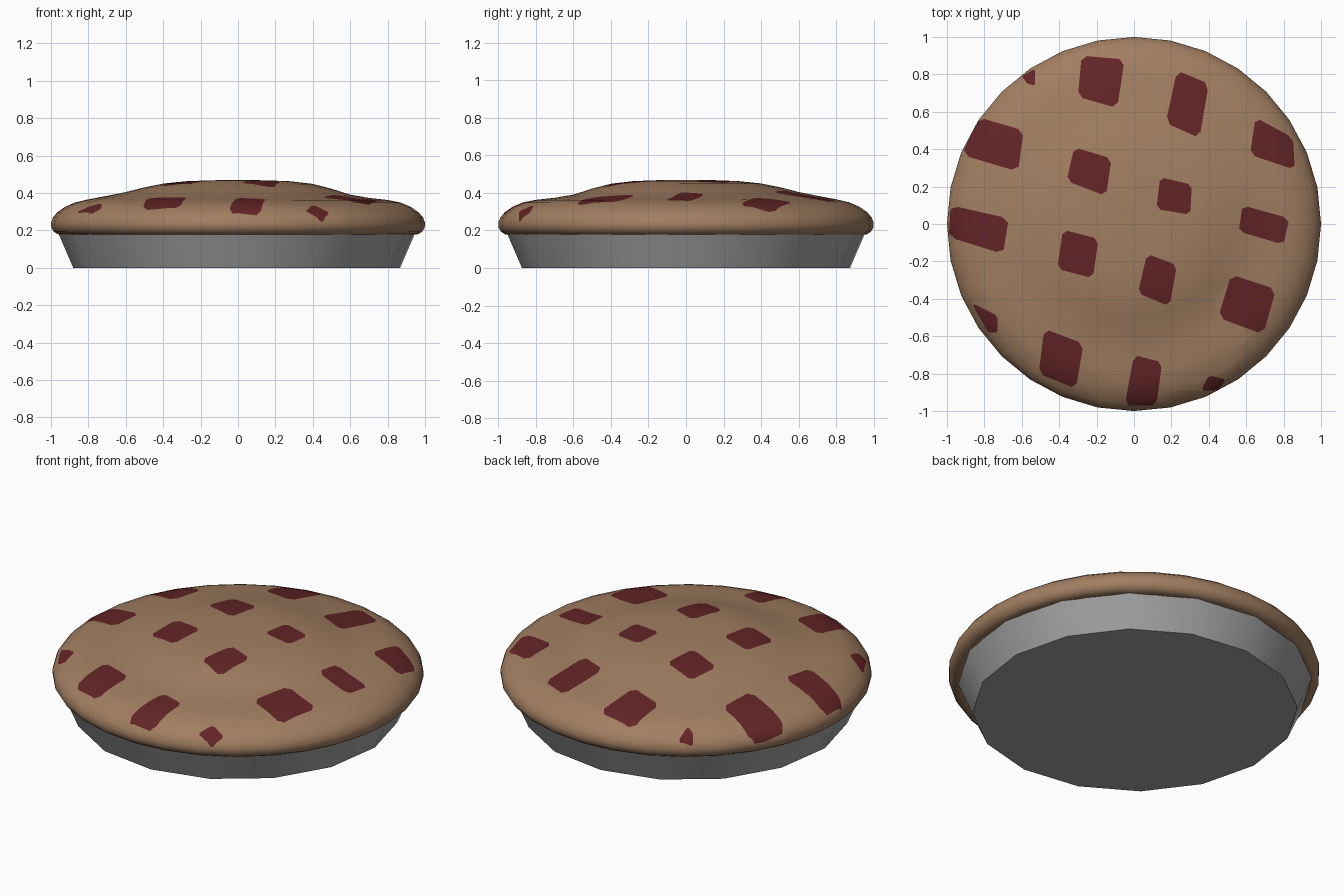
import bpy, bmesh, math
from mathutils import Vector

if "Cube" in bpy.data.objects:
    bpy.data.objects.remove(bpy.data.objects["Cube"])


def material(name, rgb):
    m = bpy.data.materials.new(name)
    m.diffuse_color = (*rgb, 1)
    m.use_nodes = True
    m.node_tree.nodes["Principled BSDF"].inputs["Base Color"].default_value = m.diffuse_color
    return m


CRUST = material("baked crust", (0.36, 0.21, 0.12))
FILLING = material("cherry filling", (0.125, 0.018, 0.02))
METAL = material("tin metal", (0.36, 0.36, 0.36))


def lathe(profile, sides, turn=0.0, shape=None):
    """Revolve (radius, z) points, listed from bottom to top."""
    bm = bmesh.new()
    rings = []
    for r, z in profile:
        if r == 0:
            rings.append([bm.verts.new((0, 0, z))] * sides)
            continue
        ring = []
        for i in range(sides):
            a = turn + math.tau * i / sides
            h = z + (shape(r, z, a) if shape else 0)
            ring.append(bm.verts.new((r * math.cos(a), r * math.sin(a), h)))
        rings.append(ring)
    for lo, hi in zip(rings, rings[1:]):
        for i in range(sides):
            k = (i + 1) % sides
            quad = list(dict.fromkeys((lo[i], lo[k], hi[k], hi[i])))
            bm.faces.new(quad)
    return bm


def finish(bm, name, mats, angle):
    me = bpy.data.meshes.new(name)
    bm.to_mesh(me)
    bm.free()
    ob = bpy.data.objects.new(name, me)
    bpy.context.collection.objects.link(ob)
    for m in mats:
        me.materials.append(m)
    bpy.ops.object.select_all(action='DESELECT')
    ob.select_set(True)
    bpy.context.view_layer.objects.active = ob
    bpy.ops.object.shade_smooth_by_angle(angle=math.radians(angle))
    return ob


# Pie tin: sixteen-sided, flaring up to a lip tucked under the crust
tin = lathe([(0, 0), (0.875, 0), (0.955, 0.185), (0.965, 0.192), (0, 0.2)],
            16, math.radians(3))
tin_ob = finish(tin, "pie_tin", [METAL], 30)
tin_ob.location.x = -0.007


# Crust: rounded rim rising to a soft dome, sagging a little at the front right
def sag(r, z, a):
    if z < 0.3:
        return 0
    return -0.02 * math.exp(-((r - 0.62) / 0.15) ** 2) * (0.5 + 0.5 * math.cos(a + math.pi / 4))


crust = lathe([(0.90, 0.20), (0.935, 0.178), (0.965, 0.18), (0.985, 0.193), (0.998, 0.215),
               (1.0, 0.24), (0.99, 0.268), (0.968, 0.295), (0.925, 0.326), (0.87, 0.35),
               (0.80, 0.367), (0.70, 0.387), (0.60, 0.408), (0.50, 0.432), (0.40, 0.451),
               (0.28, 0.463), (0.15, 0.468), (0, 0.47)], 32, 0, sag)

# Lattice openings seen from above: four corners each, clockwise
OPENINGS = [
    (-.28, .90, -.05, .88, -.09, .62, -.30, .68), (.23, .82, .40, .75, .35, .46, .17, .54),
    (.65, .57, .85, .46, .86, .29, .62, .37), (-.83, .57, -.59, .50, -.62, .28, -.92, .37),
    (-.32, .41, -.12, .35, -.15, .15, -.36, .23), (.14, .25, .31, .21, .30, .05, .12, .08),
    (.58, .10, .83, .03, .80, -.11, .56, -.04), (-.98, .10, -.67, .03, -.70, -.16, -.99, -.07),
    (-.38, -.03, -.19, -.08, -.22, -.29, -.41, -.24), (.07, -.16, .23, -.22, .19, -.44, .02, -.37),
    (.52, -.27, .76, -.35, .69, -.59, .45, -.50), (-.48, -.56, -.27, -.64, -.31, -.88, -.51, -.80),
    (0, -.70, .15, -.74, .12, -.97, -.05, -.97), (-.60, .79, -.53, .83, -.53, .74, -.57, .75),
    (-.87, -.42, -.73, -.49, -.73, -.58, -.78, -.58), (.40, -.81, .49, -.83, .45, -.89, .36, -.89),
]


def cut_opening(bm, flat):
    c = [Vector((flat[i], flat[i + 1], 0)) for i in (0, 2, 4, 6)]
    # clip the corners slightly so they read as rounded
    poly = []
    for i in range(4):
        poly.append(c[i].lerp(c[i - 1], 0.12))
        poly.append(c[i].lerp(c[(i + 1) % 4], 0.12))
    xs, ys = flat[0::2], flat[1::2]
    bm.normal_update()
    inside = []
    for f in bm.faces:
        fx = [v.co.x for v in f.verts]
        fy = [v.co.y for v in f.verts]
        if (f.normal.z > 0.02 and max(fx) > min(xs) and min(fx) < max(xs)
                and max(fy) > min(ys) and min(fy) < max(ys)):
            inside.append(f)
    for a, b in zip(poly, poly[1:] + poly[:1]):
        d = b - a
        out = Vector((-d.y, d.x, 0)).normalized()
        edges = {e for f in inside for e in f.edges}
        verts = {v for f in inside for v in f.verts}
        res = bmesh.ops.bisect_plane(bm, geom=list(verts) + list(edges) + inside,
                                     dist=1e-5, plane_co=a, plane_no=out)
        faces = {g for g in res["geom"] if isinstance(g, bmesh.types.BMFace)}
        faces |= {f for f in inside if f.is_valid}
        inside = [f for f in faces if (f.calc_center_median() - a).dot(out) < 0]
    for f in inside:
        f.material_index = 1


for opening in OPENINGS:
    cut_opening(crust, opening)
finish(crust, "pie_crust", [CRUST, FILLING], 80)
